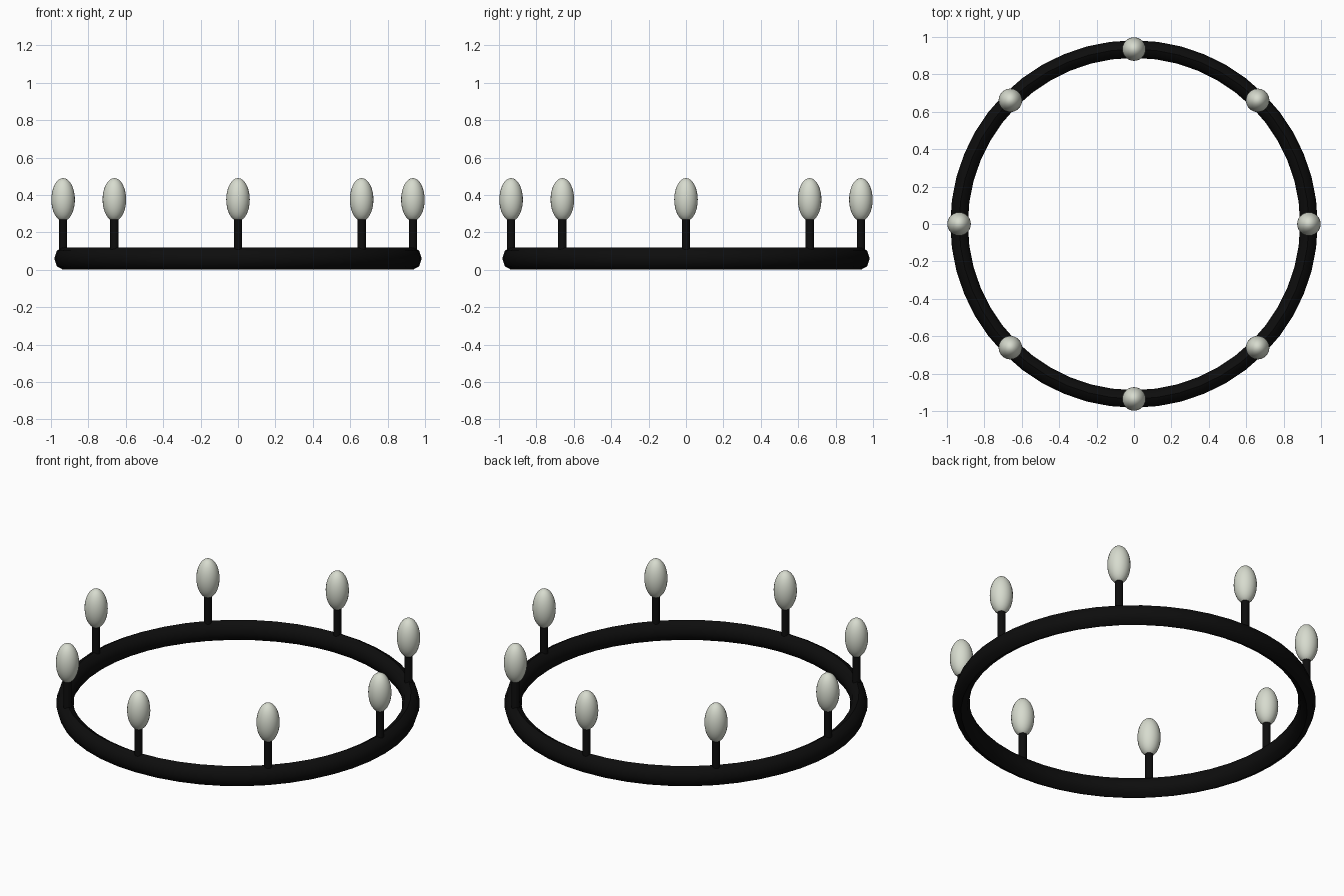
import bpy
import math

cube = bpy.data.objects.get("Cube")
if cube:
    bpy.data.objects.remove(cube, do_unlink=True)


def material(name, color):
    mat = bpy.data.materials.new(name)
    mat.use_nodes = True
    mat.diffuse_color = color
    bsdf = mat.node_tree.nodes["Principled BSDF"]
    bsdf.inputs["Base Color"].default_value = color
    bsdf.inputs["Roughness"].default_value = 0.6
    return mat


def finish(name, mat, scale=(1, 1, 1), angle=40):
    obj = bpy.context.object
    obj.name = name
    obj.scale = scale
    bpy.ops.object.transform_apply(location=False, rotation=False, scale=True)
    obj.data.materials.append(mat)
    bpy.ops.object.shade_smooth_by_angle(angle=math.radians(angle))
    return obj


black = material("black metal", (0.004, 0.004, 0.004, 1))
ivory = material("ivory glass", (0.68, 0.71, 0.62, 1))

RADIUS = 0.935
TUBE = 0.047
HALF_HEIGHT = 0.06
COUNT = 8

# Ring: tube stretched slightly upward
bpy.ops.mesh.primitive_torus_add(
    major_radius=RADIUS, minor_radius=TUBE, major_segments=48,
    minor_segments=8, location=(0, 0, HALF_HEIGHT))
finish("ring", black, (1, 1, HALF_HEIGHT / TUBE), 50)

# Stems and bulbs evenly spaced around the ring
for i in range(COUNT):
    angle = 2 * math.pi * i / COUNT
    x, y = RADIUS * math.cos(angle), RADIUS * math.sin(angle)

    bpy.ops.mesh.primitive_cylinder_add(
        vertices=16, radius=0.022, depth=0.2, location=(x, y, 0.18))
    finish(f"stem_{i + 1}", black)

    bpy.ops.mesh.primitive_uv_sphere_add(
        segments=24, ring_count=16, radius=1, location=(x, y, 0.375))
    finish(f"bulb_{i + 1}", ivory, (0.063, 0.063, 0.115))
